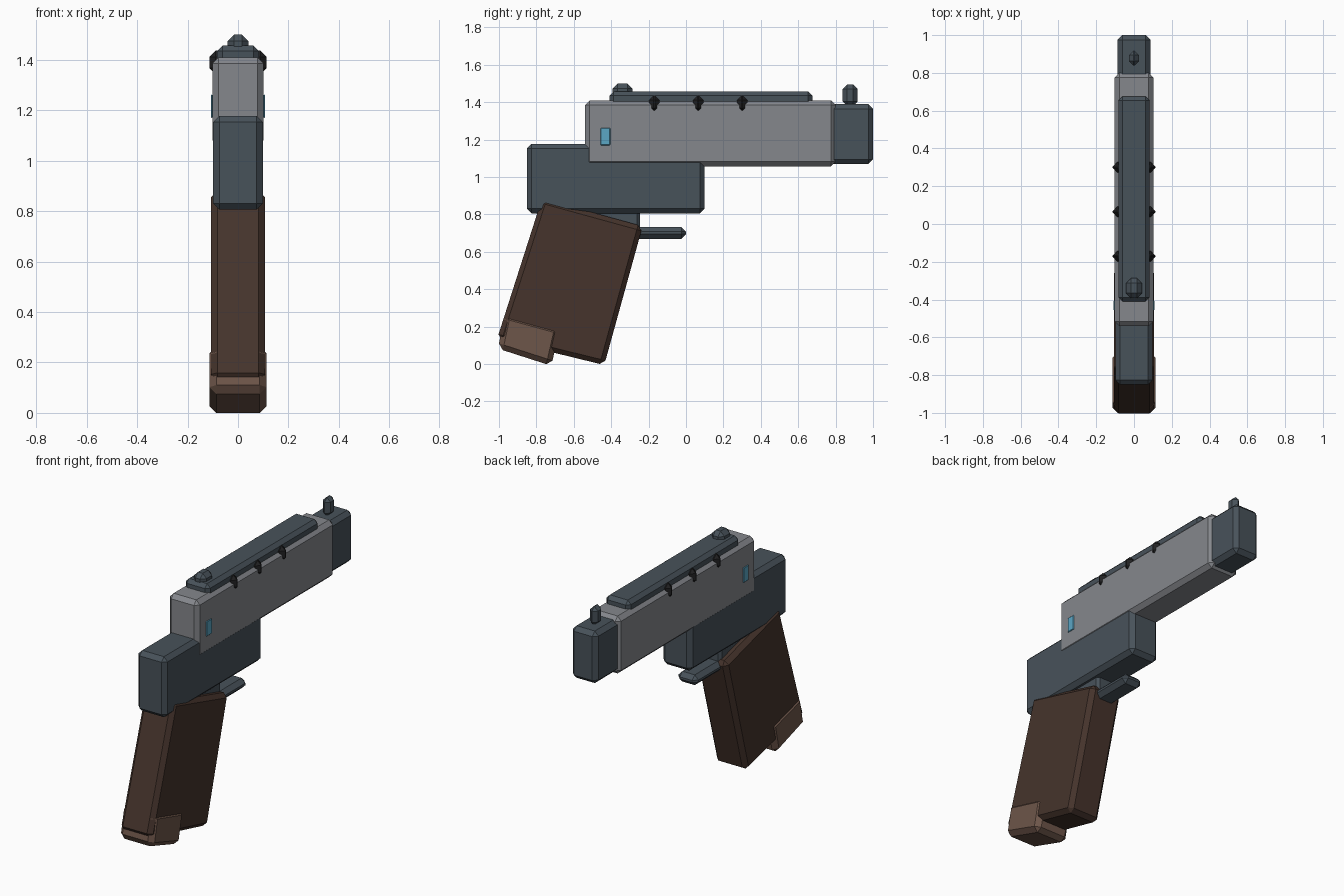
import bpy
import bmesh

cube = bpy.data.objects.get("Cube")
if cube:
    bpy.data.objects.remove(cube, do_unlink=True)


def material(name, r, g, b):
    m = bpy.data.materials.new(name)
    m.diffuse_color = (r, g, b, 1)
    m.use_nodes = True
    bsdf = m.node_tree.nodes["Principled BSDF"]
    bsdf.inputs["Base Color"].default_value = (r, g, b, 1)
    bsdf.inputs["Roughness"].default_value = 0.7
    return m


steel = material("light steel", 0.235, 0.245, 0.265)
slate = material("dark slate", 0.064, 0.084, 0.102)
wood = material("dark brown", 0.061, 0.034, 0.025)
leather = material("light brown", 0.155, 0.092, 0.067)
cyan = material("cyan glow", 0.105, 0.385, 0.56)
black = material("black", 0.015, 0.015, 0.016)


def prism(name, profile, x0, x1, mat, bevel):
    """Extrude a side profile of (y, z) points from x0 to x1 and chamfer every edge."""
    bm = bmesh.new()
    face = bm.faces.new([bm.verts.new((x0, y, z)) for y, z in profile])
    side = bmesh.ops.extrude_face_region(bm, geom=[face])["geom"]
    moved = [v for v in side if isinstance(v, bmesh.types.BMVert)]
    bmesh.ops.translate(bm, verts=moved, vec=(x1 - x0, 0, 0))
    bmesh.ops.recalc_face_normals(bm, faces=bm.faces)
    if bevel:
        bmesh.ops.bevel(bm, geom=bm.edges[:], offset=bevel, segments=1,
                        profile=0.5, affect='EDGES')
    bmesh.ops.recalc_face_normals(bm, faces=bm.faces)
    mesh = bpy.data.meshes.new(name)
    bm.to_mesh(mesh)
    bm.free()
    mesh.materials.append(mat)
    obj = bpy.data.objects.new(name, mesh)
    bpy.context.collection.objects.link(obj)
    return obj


def block(name, x, y, z, mat, bevel):
    """Chamfered box from (min, max) ranges."""
    corners = [(y[0], z[0]), (y[1], z[0]), (y[1], z[1]), (y[0], z[1])]
    return prism(name, corners, x[0], x[1], mat, bevel)


def centred(half):
    return (-half, half)


# Upper body: slide, muzzle and frame
block("slide", centred(0.102), (-0.54, 0.80), (1.057, 1.41), steel, 0.025)
block("muzzle", centred(0.087), (0.74, 1.0), (1.07, 1.39), slate, 0.025)
block("frame", centred(0.099), (-0.85, 0.10), (0.806, 1.178), slate, 0.025)

# Top rail and sights
block("top_rail", centred(0.083), (-0.41, 0.675), (1.38, 1.457), slate, 0.022)
block("rear_sight", centred(0.042), (-0.392, -0.287), (1.42, 1.50), slate, 0.026)
block("front_sight", centred(0.026), (0.838, 0.918), (1.38, 1.495), slate, 0.024)

# Studs along both upper edges of the slide
for side, label in ((1, "left"), (-1, "right")):
    for i, y in enumerate((-0.17, 0.065, 0.30)):
        xs = sorted((side * 0.055, side * 0.114))
        block(f"{label}_stud_{i + 1}", xs, (y - 0.028, y + 0.028),
              (1.343, 1.436), black, 0.025)

    # Indicator plate on each side
    xs = sorted((side * 0.1, side * 0.108))
    block(f"{label}_indicator", xs, (-0.457, -0.405), (1.17, 1.262), cyan, 0.003)

# Trigger block and finger guard
block("trigger_block", centred(0.06), (-0.50, -0.247), (0.70, 0.83), slate, 0.015)
block("finger_guard", centred(0.067), (-0.40, 0.0), (0.67, 0.733), slate, 0.025)

# Raked grip and its heel
grip = [(-0.77, 0.885), (-0.232, 0.737), (-0.437, -0.005), (-1.01, 0.135)]
prism("grip", grip, -0.107, 0.107, wood, 0.025)
heel = [(-0.966, 0.27), (-0.675, 0.19), (-0.72, -0.009), (-1.006, 0.083)]
prism("grip_heel", heel, -0.114, 0.114, leather, 0.028)
